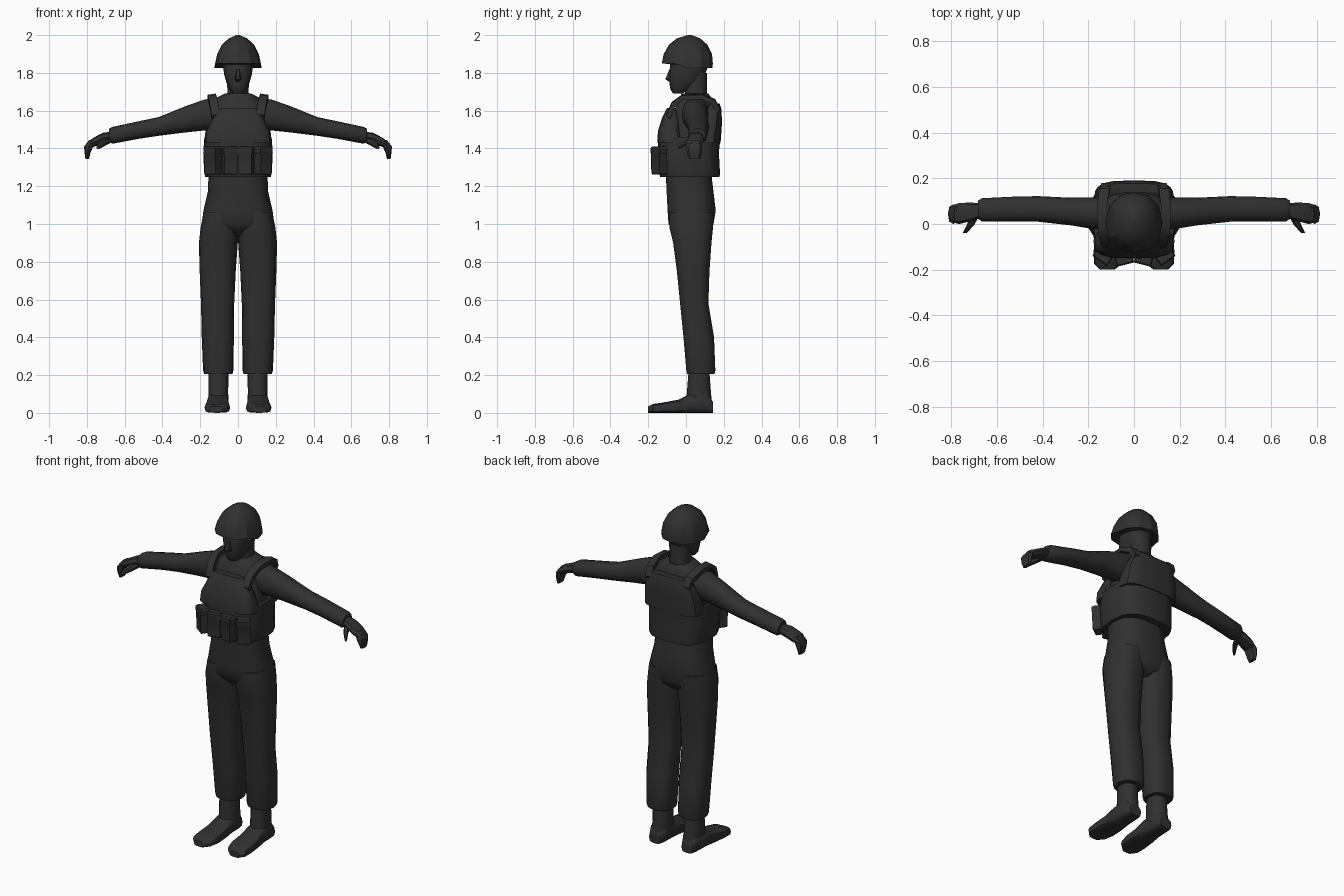
import bpy, bmesh, math
from mathutils import Vector, Matrix

mat = bpy.data.materials.new("dark_grey")
mat.diffuse_color = (0.03, 0.03, 0.03, 1)


def finish(name, bm, mirror=False, angle=40):
    bmesh.ops.recalc_face_normals(bm, faces=bm.faces)
    me = bpy.data.meshes.new(name)
    bm.to_mesh(me)
    bm.free()
    me.materials.append(mat)
    ob = bpy.data.objects.new(name, me)
    bpy.context.collection.objects.link(ob)
    bpy.ops.object.select_all(action='DESELECT')
    ob.select_set(True)
    bpy.context.view_layer.objects.active = ob
    bpy.ops.object.shade_smooth_by_angle(angle=math.radians(angle))
    if mirror:
        ob.modifiers.new("mirror", 'MIRROR')
    return ob


def skin(bm, rings):
    """Bridge equal rings of points and cap both ends."""
    vs = [[bm.verts.new(p) for p in r] for r in rings]
    n = len(vs[0])
    for a, b in zip(vs, vs[1:]):
        for i in range(n):
            bm.faces.new((a[i], a[(i + 1) % n], b[(i + 1) % n], b[i]))
    bm.faces.new(vs[0])
    bm.faces.new(vs[-1])


def loft(name, stations, n=14, p=2.4, axis='Z', mirror=False, angle=40, warp=None):
    """Rounded sections given as (position, u_min, u_max, v_min, v_max)."""
    rings = []
    for w, u0, u1, v0, v1 in stations:
        ring = []
        for i in range(n):
            t = 2 * math.pi * i / n
            c, s = math.cos(t), math.sin(t)
            u = (u0 + u1) / 2 + (u1 - u0) / 2 * math.copysign(abs(c) ** (2 / p), c)
            v = (v0 + v1) / 2 + (v1 - v0) / 2 * math.copysign(abs(s) ** (2 / p), s)
            q = {'X': (w, u, v), 'Y': (u, w, v), 'Z': (u, v, w)}[axis]
            ring.append(warp(*q) if warp else q)
        rings.append(ring)
    bm = bmesh.new()
    skin(bm, rings)
    return finish(name, bm, mirror, angle)


def sym(*st):
    """Sections centred on x = 0, given as (z, half_width, y_min, y_max)."""
    return [(z, -x, x, a, b) for z, x, a, b in st]


# Trousers: hips plus mirrored legs
loft("trouser_hips", sym((.935, .06, -.03, .10), (.97, .16, -.07, .14), (1.0, .192, -.095, .148),
                         (1.07, .183, -.10, .16), (1.17, .16, -.105, .148), (1.28, .155, -.11, .135)), p=2.6)
loft("trouser_legs", [(.205, .03, .178, .005, .152), (.225, .024, .185, 0, .157), (.40, .022, .192, -.015, .15),
                      (.58, .02, .196, -.033, .12), (.75, .012, .203, -.05, .126), (.90, .001, .207, -.07, .137),
                      (.98, 0, .198, -.09, .145), (1.06, .01, .182, -.09, .15)], p=2.5, mirror=True)

# Boots
loft("boot_shafts", [(.05, .05, .158, .0, .138), (.11, .052, .155, .005, .132), (.24, .05, .155, .015, .122)],
     n=12, mirror=True)
loft("boot_feet", [(.142, .07, .145, 0, .06), (.11, .055, .158, 0, .10), (.02, .05, .163, 0, .10),
                   (-.04, .045, .17, 0, .07), (-.12, .042, .177, 0, .055), (-.175, .055, .175, 0, .047),
                   (-.2, .085, .15, 0, .035)], n=12, p=3.5, axis='Y', mirror=True)

# Shirt: torso, collar and arms
loft("shirt_torso", sym((1.24, .15, -.10, .135), (1.45, .16, -.10, .15), (1.58, .15, -.07, .15),
                        (1.64, .14, -.05, .14), (1.67, .11, -.035, .135), (1.69, .07, -.025, .12)), p=2.5)
loft("sleeves", [(.08, -.02, .125, 1.49, 1.675), (.18, -.022, .115, 1.495, 1.658), (.275, -.006, .115, 1.485, 1.625),
                 (.42, .01, .122, 1.467, 1.566), (.52, .012, .12, 1.452, 1.545), (.665, .01, .113, 1.425, 1.514),
                 (.682, .022, .103, 1.435, 1.505)], n=12, p=2.3, axis='X', mirror=True)

# Hands: palm, curled fingers, thumb
loft("palms", [(.66, .03, .09, 1.44, 1.49), (.715, .012, .094, 1.425, 1.483), (.765, 0, .092, 1.408, 1.457),
               (.80, .008, .08, 1.40, 1.43)], n=8, axis='X', mirror=True)
loft("fingers", [(1.345, .788, .808, .02, .075), (1.375, .782, .812, .005, .083), (1.41, .767, .815, 0, .086),
                 (1.445, .757, .788, .01, .08)], n=8, axis='Z', mirror=True)
loft("thumbs", [(.05, .67, .71, 1.425, 1.465), (-.005, .70, .733, 1.41, 1.445), (-.04, .733, .75, 1.395, 1.415)],
     n=6, axis='Y', mirror=True)

# Head: neck, face, nose
loft("neck", sym((1.63, .065, -.015, .12), (1.70, .056, -.005, .11), (1.80, .06, -.01, .11)), n=12)
loft("head", sym((1.692, .028, -.07, -.02), (1.71, .045, -.082, .02), (1.745, .06, -.088, .075),
                 (1.79, .073, -.09, .10), (1.83, .079, -.085, .115), (1.88, .08, -.08, .12)), n=12)
loft("nose", sym((1.755, .014, -.095, -.06), (1.767, .018, -.112, -.06), (1.82, .01, -.09, -.06)), n=6)

# Helmet: faceted dome with the rim raised at the front
loft("helmet", sym((1.822, .125, -.128, .14), (1.848, .121, -.126, .142), (1.90, .11, -.118, .138),
                   (1.95, .085, -.09, .112), (1.983, .048, -.048, .075), (2.0, .008, .01, .03)),
     n=12, p=2.2, angle=25,
     warp=lambda x, y, z: (x, y, z + max(0, 1.87 - z) * (.6 if y < -.05 else .1)))

# Armoured vest: band around the waist, front and back panels
loft("vest_band", sym((1.25, .174, -.137, .178), (1.27, .179, -.143, .18), (1.38, .184, -.147, .174),
                      (1.46, .178, -.15, .183)), n=20, p=2.9)
loft("vest_front_panel", sym((1.43, .178, -.151, 0), (1.49, .168, -.149, -.02), (1.56, .135, -.127, -.03),
                             (1.605, .105, -.106, -.05), (1.615, .095, -.10, -.06)), n=16, p=3.2)
loft("vest_back_panel", sym((1.43, .178, .02, .183), (1.54, .168, .06, .191), (1.61, .14, .10, .187),
                            (1.638, .12, .135, .178)), n=16, p=3.2)

# Shoulder straps running from front panel to back panel
bm = bmesh.new()
w = .022
skin(bm, [[(x - w, y, z - .012), (x + w, y, z - .018), (x + w, y + k, z + .006), (x - w, y + k, z + .012)]
          for x, y, z, k in ((.118, -.085, 1.57, -.02), (.128, -.06, 1.635, -.015), (.138, -.02, 1.674, 0),
                             (.14, .08, 1.678, 0), (.13, .14, 1.65, .015), (.12, .16, 1.60, .02))])
finish("shoulder_straps", bm, True)

# Four magazine pouches, angled around the front
bm = bmesh.new()
for cx, cy, ang in ((.045, -.145, -14), (.131, -.135, 36)):
    turn = Matrix.Translation((cx, cy, 0)) @ Matrix.Rotation(math.radians(ang), 4, 'Z')
    rings = []
    for z, hx, hy in ((1.262, .031, .026), (1.27, .036, .031), (1.37, .036, .032), (1.375, .039, .034),
                      (1.402, .039, .034), (1.41, .034, .028)):
        rings.append([turn @ Vector((sx * hx, sy * hy, z)) for sx, sy in ((-1, -1), (1, -1), (1, 1), (-1, 1))])
    skin(bm, rings)
finish("magazine_pouches", bm, True, 30)
